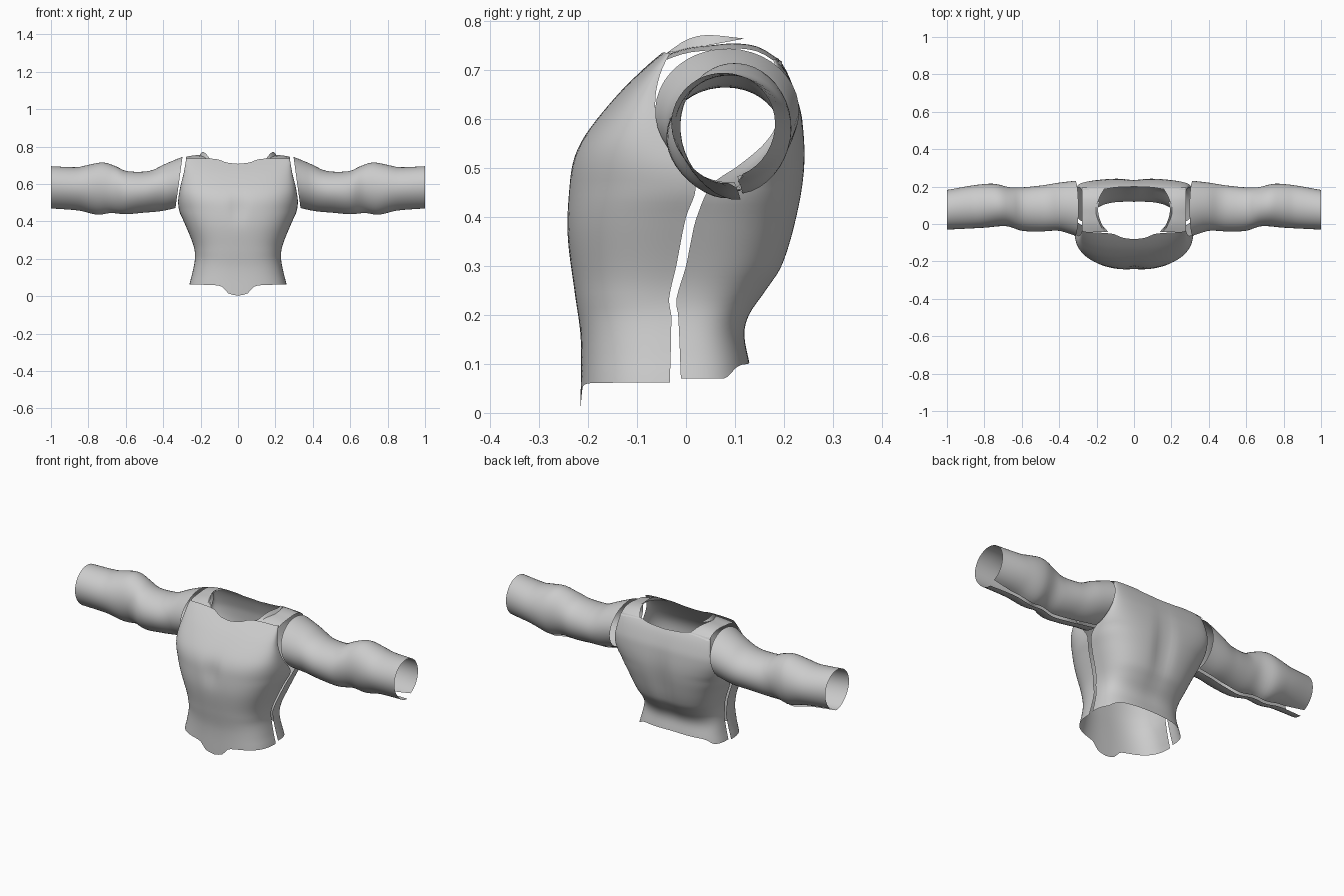
import bpy, bmesh, math

if "Cube" in bpy.data.objects:
    bpy.data.objects.remove(bpy.data.objects["Cube"])

grey = bpy.data.materials.new("plain grey")
grey.diffuse_color = (0.6, 0.6, 0.6, 1)
grey.use_nodes = True
grey.node_tree.nodes["Principled BSDF"].inputs["Base Color"].default_value = grey.diffuse_color


def curve(keys):
    """Smooth function through (position, value) keys."""
    n = len(keys)
    slope = []
    for i in range(n):
        a, b = keys[max(i - 1, 0)], keys[min(i + 1, n - 1)]
        slope.append((b[1] - a[1]) / (b[0] - a[0]))

    def f(p):
        p = min(max(p, keys[0][0]), keys[-1][0])
        i = 0
        while i < n - 2 and p > keys[i + 1][0]:
            i += 1
        (p0, v0), (p1, v1) = keys[i], keys[i + 1]
        h = p1 - p0
        t = (p - p0) / h
        return (v0 * (1 + 2 * t) * (1 - t) ** 2 + slope[i] * h * t * (1 - t) ** 2
                + v1 * t * t * (3 - 2 * t) + slope[i + 1] * h * t * t * (t - 1))
    return f


def sheet(name, fn, nu, nv, flip=False):
    """Open smooth surface from fn(u, v) with u, v in 0..1."""
    bm = bmesh.new()
    g = [[bm.verts.new(fn(i / nu, j / nv)) for j in range(nv + 1)] for i in range(nu + 1)]
    for i in range(nu):
        for j in range(nv):
            q = [g[i][j], g[i + 1][j], g[i + 1][j + 1], g[i][j + 1]]
            bm.faces.new(q[::-1] if flip else q)
    me = bpy.data.meshes.new(name)
    bm.to_mesh(me)
    bm.free()
    for p in me.polygons:
        p.use_smooth = True
    me.materials.append(grey)
    ob = bpy.data.objects.new(name, me)
    bpy.context.collection.objects.link(ob)
    return ob


def bump(p, centre, size):
    return math.exp(-((p - centre) / size) ** 2)


def spow(c, e):
    return math.copysign(abs(c) ** e, c)


# torso outlines by height
front_y = curve([(0, -.216), (.15, -.215), (.25, -.228), (.37, -.243), (.46, -.24), (.52, -.23),
                 (.57, -.205), (.65, -.14), (.7, -.09), (.74, -.045)])
back_y = curve([(.06, .135), (.1, .13), (.16, .12), (.2, .13), (.25, .165), (.3, .198), (.4, .228),
                (.5, .243), (.6, .238), (.65, .225), (.7, .205), (.73, .185)])
half_w = curve([(0, .265), (.06, .26), (.12, .245), (.2, .23), (.25, .233), (.3, .248), (.4, .29),
                (.45, .312), (.5, .32), (.55, .315), (.6, .305), (.65, .292), (.74, .276)])
front_seam = curve([(0, -.035), (.2, -.03), (.23, -.035), (.3, -.02), (.4, 0), (.46, .02),
                    (.5, 0), (.55, -.04), (.6, -.06), (.65, -.062), (.7, -.05), (.74, -.03)])
back_seam = curve([(.06, -.01), (.2, -.016), (.23, -.02), (.3, 0), (.35, .01), (.4, .022), (.47, .055),
                   (.5, .1), (.55, .16), (.6, .19), (.65, .195), (.7, .185), (.73, .175)])
# hems and necklines by distance from the middle
front_hem = curve([(0, .003), (.04, .01), (.065, .022), (.08, .045), (.12, .058), (.26, .062)])
front_neck = curve([(0, .708), (.06, .715), (.11, .732), (.2, .737), (.28, .735)])
back_hem = curve([(0, .103), (.12, .1), (.21, .094), (.25, .07)])
back_neck = curve([(0, .708), (.1, .715), (.15, .725), (.28, .722)])


def panel(hem, neck, seam, edge, e):
    def fn(u, v):
        a = math.pi * (1 - u)
        cx, sy = spow(math.cos(a), e), abs(math.sin(a)) ** e
        d = abs(cx) * .275
        z = hem(d) + v * (neck(d) - hem(d))
        x = half_w(z) * cx
        y = seam(z) + (edge(z, x) - seam(z)) * sy
        return x, y, z
    return fn


def chest(z, x):
    return front_y(z) + .012 * bump(x, 0, .035) * bump(z, .47, .07)


def spine(z, x):
    return back_y(z) - .016 * bump(x, 0, .05) * bump(z, .42, .16)


sheet("front_panel", panel(front_hem, front_neck, front_seam, chest, .75), 56, 44)
sheet("back_panel", panel(back_hem, back_neck, back_seam, spine, .68), 56, 44, True)

# shoulder tops and neck trims
shoulder_z = curve([(-.05, .728), (0, .745), (.05, .751), (.1, .755), (.15, .747), (.2, .715)])
neck_x = curve([(-.05, .13), (0, .175), (.05, .2), (.12, .192), (.16, .175), (.2, .15)])
trim_z = curve([(-.04, .735), (0, .762), (.04, .772), (.12, .765)])

# sleeve outlines along the arm
sleeve_front = curve([(.29, -.065), (.34, -.05), (.4, -.036), (.5, -.04), (.6, -.036), (.68, -.012),
                      (.8, -.02), (1, -.03)])
sleeve_back = curve([(.29, .232), (.4, .22), (.5, .205), (.65, .195), (.75, .215), (.85, .208), (1, .182)])
sleeve_top = curve([(.29, .747), (.33, .732), (.4, .702), (.45, .677), (.5, .666), (.6, .67), (.65, .693),
                    (.72, .715), (.8, .702), (.86, .69), (1, .695)])
sleeve_low = curve([(.29, .49), (.4, .472), (.5, .464), (.6, .456), (.68, .462), (.75, .453), (.85, .475),
                    (1, .487)])

for side, label in ((1, "right"), (-1, "left")):
    def shoulder(u, v):
        y = -.042 + .238 * v
        x = neck_x(y) + (.278 - neck_x(y)) * u
        return side * x, y, shoulder_z(y) - .01 * u * u

    def trim(u, v):
        y = -.04 + .16 * v
        outer = .735 + .03 * v
        return side * (.15 + .042 * math.sin(2.2 * v) + .012 * u), y, trim_z(y) * (1 - u) + outer * u

    def sleeve(u, v):
        # open slit underneath, with the rear edge hanging below the front edge
        x = .297 + .703 * v
        gap = .04 + .25 * max(0, (x - .88) / .12)
        a = -math.pi / 2 + .1 - u * (2 * math.pi - gap)
        y0, y1, z0, z1 = sleeve_front(x), sleeve_back(x), sleeve_low(x), sleeve_top(x)
        y = (y0 + y1) / 2 + (y1 - y0) / 2 * math.cos(a + math.pi) * -1
        z = (z0 + z1) / 2 + (z1 - z0) / 2 * math.sin(a)
        z -= .018 * bump(u, 1, .12) * 0.35 + .018 * bump(u, 0, .12)
        low = (z1 - z) / (z1 - z0)
        return side * (x + .035 * low * (1 - v) ** 6), y, z

    sheet(label + "_shoulder", shoulder, 6, 14, side < 0)
    sheet(label + "_neck_trim", trim, 2, 10, side < 0)
    sheet(label + "_sleeve", sleeve, 40, 40, side > 0)
